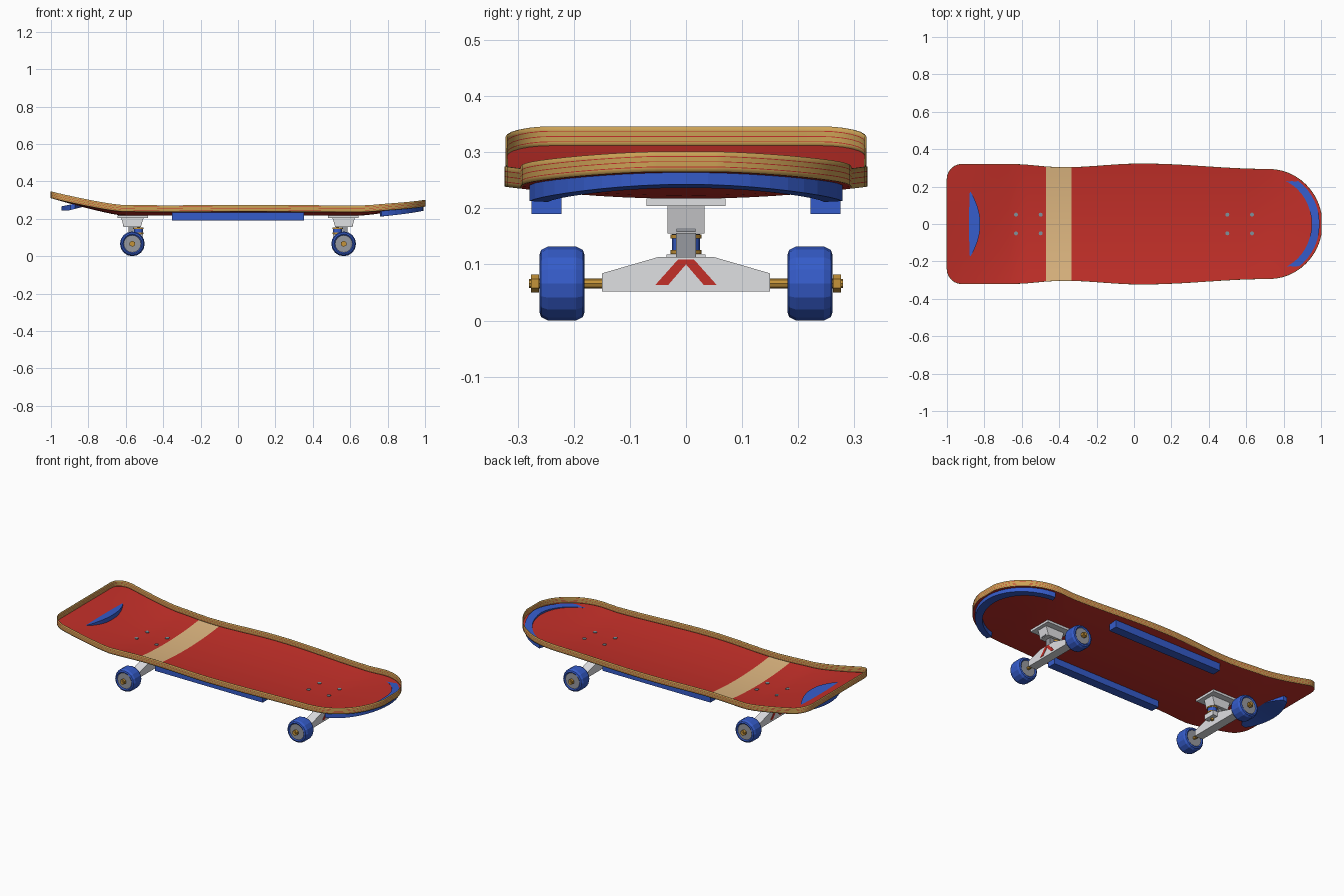
import bpy, bmesh
from math import sin, cos, pi, sqrt, radians
from mathutils import Matrix, Vector

cube = bpy.data.objects.get("Cube")
if cube:
    bpy.data.objects.remove(cube, do_unlink=True)


def material(name, r, g, b):
    rgba = tuple((c / 255) ** 2.2 for c in (r, g, b)) + (1,)
    m = bpy.data.materials.new(name)
    m.use_nodes = True
    m.diffuse_color = rgba
    m.node_tree.nodes["Principled BSDF"].inputs["Base Color"].default_value = rgba
    return m


RED = material("deck red", 194, 51, 45)
TAN = material("light wood", 222, 182, 128)
PLY = material("ply wood", 202, 160, 86)
BLUE = material("blue plastic", 56, 92, 200)
GREY = material("light metal", 222, 223, 226)
HUB = material("hub grey", 150, 152, 158)
GOLD = material("brass", 195, 146, 60)
STEEL = material("bolt steel", 125, 145, 155)


def finish(name, bm, *mats):
    bmesh.ops.recalc_face_normals(bm, faces=bm.faces)
    me = bpy.data.meshes.new(name)
    bm.to_mesh(me)
    bm.free()
    for m in mats:
        me.materials.append(m)
    ob = bpy.data.objects.new(name, me)
    bpy.context.scene.collection.objects.link(ob)
    return ob


def smooth(ob):
    bpy.ops.object.select_all(action="DESELECT")
    ob.select_set(True)
    bpy.context.view_layer.objects.active = ob
    bpy.ops.object.shade_smooth_by_angle(angle=radians(30))


def block(name, lo, hi, mat, taper=1.0):
    """Box between two corners, its bottom narrowed along x by taper."""
    bm = bmesh.new()
    bmesh.ops.create_cube(bm, size=1)
    lo, hi = Vector(lo), Vector(hi)
    for v in bm.verts:
        k = taper if v.co.z < 0 else 1
        v.co = (lo + hi) / 2 + Matrix.Diagonal(hi - lo) @ Vector((v.co.x * k, v.co.y, v.co.z))
    return finish(name, bm, mat)


def rod(name, centre, radius, length, mat, sides=12, axis="Z"):
    bm = bmesh.new()
    rot = Matrix.Rotation(pi / 2, 4, "X") if axis == "Y" else Matrix.Identity(4)
    bmesh.ops.create_cone(bm, cap_ends=True, segments=sides, radius1=radius, radius2=radius,
                          depth=length, matrix=Matrix.Translation(centre) @ rot)
    return finish(name, bm, mat)


def prism(name, pts, x0, x1, mat):
    """Polygon in the y-z plane pushed along x."""
    bm = bmesh.new()
    f = bm.faces.new([bm.verts.new((x0, y, z)) for y, z in pts])
    out = bmesh.ops.extrude_face_region(bm, geom=[f])["geom"]
    for v in out:
        if isinstance(v, bmesh.types.BMVert):
            v.co.x = x1
    return finish(name, bm, mat)


def bridge(bm, a, b, index=0):
    """Quads between two closed loops of vertices."""
    for i in range(len(a)):
        j = (i + 1) % len(a)
        bm.faces.new((a[i], a[j], b[j], b[i])).material_index = index


def strip(name, pairs, low, high, mat):
    """Solid band between two plan curves, with height functions below and above."""
    bm = bmesh.new()
    rings = [[bm.verts.new((*p, h(*p))) for p, h in ((a, low), (b, low), (b, high), (a, high))]
             for a, b in pairs]
    for r, s in zip(rings, rings[1:]):
        bridge(bm, r, s)
    bm.faces.new(rings[0])
    bm.faces.new(rings[-1])
    return finish(name, bm, mat)


# Deck shape: underside height with kicked ends and concave, and plan outline
SKIN, RIM = 0.002, 0.036


def under(x, y):
    tail = max(0, (-0.62 - x) / 0.38)
    nose = max(0, (x - 0.68) / 0.32)
    fade = max(0, 1 - max(tail, nose))
    return 0.217 + 0.093 * tail ** 1.2 + 0.048 * nose + 0.02 * fade * (y / 0.31) ** 2


def wave(x, x0, x1, w0, w1):
    return w0 + (w1 - w0) * (1 - cos(pi * (x - x0) / (x1 - x0))) / 2


def half_width(x):
    if x < -0.92:
        return 0.24 + 0.08 * sqrt(max(0, 1 - ((-0.92 - x) / 0.08) ** 2))
    for x0, x1, w0, w1 in ((-0.92, -0.65, 0.32, 0.319), (-0.65, -0.38, 0.319, 0.302),
                           (-0.38, 0.04, 0.302, 0.322), (0.04, 0.72, 0.322, 0.293)):
        if x <= x1:
            return wave(x, x0, x1, w0, w1)
    return 0.293 * sqrt(max(0, 1 - ((x - 0.72) / 0.286) ** 2))


def rim(g):
    return ([r[0] for r in g] + g[-1][1:] + [r[-1] for r in g[-2::-1]] + g[0][-2:0:-1])


# Deck floor: thin curved sheet with a light band on its top face
BAND = (-0.47, -0.335)
xs = [-0.92 - 0.08 * cos(i * pi / 12) for i in range(6)]
xs += [-0.92 + 0.05 * i for i in range(9)] + list(BAND) + [-0.4]
xs += [-0.28 + 0.0625 * i for i in range(16)]
xs += [0.72 + 0.28 * sin(i * pi / 24) for i in range(13)]
xs = sorted(xs)
N = 16
bm = bmesh.new()
grids = []
for k in (0, 1):
    grids.append([[bm.verts.new((x, y, under(x, y) + k * SKIN)) for y in
                   (half_width(x) * (2 * j / N - 1) for j in range(N + 1))] for x in xs])
for k, g in enumerate(grids):
    for i in range(len(xs) - 1):
        in_band = k == 1 and BAND[0] < (xs[i] + xs[i + 1]) / 2 < BAND[1]
        for j in range(N):
            f = bm.faces.new((g[i][j], g[i + 1][j], g[i + 1][j + 1], g[i][j + 1]))
            f.material_index = 1 if in_band else 0
outline = [v.co.copy() for v in rim(grids[0])]
bridge(bm, rim(grids[0]), rim(grids[1]))
smooth(finish("deck_floor", bm, RED, TAN))

# Raised plywood rim standing all round the floor
bm = bmesh.new()
layers = (0, 0.22, 0.26, 0.48, 0.52, 0.74, 0.78, 1)
rims = [[bm.verts.new(p + Vector((0, 0, RIM * t))) for p in outline] for t in layers]
for k, (a, b) in enumerate(zip(rims, rims[1:])):
    bridge(bm, a, b, k % 2)
edge = finish("deck_rim", bm, PLY, RED)
smooth(edge)
solid = edge.modifiers.new("thickness", "SOLIDIFY")
solid.thickness = 0.003
solid.offset = 0

# Nose guard under the deck, showing through the floor near the tip
arc = [radians(-80 + 8 * i) for i in range(21)]
strip("nose_guard", [((0.72 + 0.272 * cos(a), 0.283 * sin(a)), (0.72 + 0.23 * cos(a), 0.25 * sin(a)))
                     for a in arc],
      lambda x, y: under(x, y) - 0.021 - 0.008 * (y / 0.28) ** 2,
      lambda x, y: under(x, y) + SKIN + 0.05 * (0.228 - abs(y)), BLUE)

# Tail skid: lens-shaped slab crossing the floor
skid = []
for i in range(1, 20):
    u = sin(pi * (i / 20 - 0.5))
    skid.append(((-0.945 + 0.05 * u * u, 0.173 * u), (-0.822 - 0.052 * u * u, 0.173 * u)))
strip("tail_skid", skid, lambda x, y: 0.243 + 0.25 * max(0, x + 0.91),
      lambda x, y: 0.266 + 0.2 * (x + 0.945), BLUE)

# Side rails
for s, side in ((1, "left"), (-1, "right")):
    strip(side + "_rail", [((-0.353 + 0.0707 * i, s * 0.222), (-0.353 + 0.0707 * i, s * 0.275))
                           for i in range(11)],
          lambda x, y: 0.19, lambda x, y: under(x, y) + 0.001, BLUE)


def wheel(name, x, s):
    """Turned wheel around the y axis, with its hub face on both sides."""
    prof = [(0.046, 0.186), (0.052, 0.181), (0.06, 0.184), (0.066, 0.196),
            (0.066, 0.246), (0.06, 0.258), (0.052, 0.261), (0.046, 0.256)]
    bm = bmesh.new()
    rings = [[bm.verts.new((x + r * sin(a * pi / 8), s * y, 0.066 + r * cos(a * pi / 8)))
              for a in range(16)] for r, y in prof]
    for a, b in zip(rings, rings[1:]):
        bridge(bm, a, b)
    for r in (rings[0], rings[-1]):
        bm.faces.new(r).material_index = 1
    finish(name, bm, BLUE, HUB)


# Trucks, mirrored end to end
for d, end in ((1, "nose"), (-1, "tail")):
    X = 0.565 * d

    def part(label, x0, x1, y, z0, z1, mat, taper=1.0):
        a, b = sorted((X + d * x0, X + d * x1))
        block(end + "_" + label, (a, -y, z0), (b, y, z1), mat, taper)

    part("base_plate", -0.083, 0.08, 0.07, 0.204, 0.217, GREY)
    part("base_column", -0.06, 0.06, 0.033, 0.155, 0.205, GREY, 0.75)
    part("pivot_arm", -0.005, 0.02, 0.018, 0.112, 0.158, HUB)
    part("pivot_slot", 0.03, 0.05, 0.017, 0.158, 0.165, HUB)
    hanger = [(-0.15, 0.052), (0.15, 0.052), (0.15, 0.084), (0.05, 0.113), (-0.05, 0.113), (-0.15, 0.084)]
    prism(end + "_hanger", hanger, X - 0.026 * d, X + 0.026 * d, GREY)
    part("hanger_yoke", -0.056, -0.015, 0.035, 0.09, 0.118, GREY)
    # Kingpin, bushings and washers
    K = X - 0.033 * d
    rod(end + "_bushing", (K, 0, 0.137), 0.025, 0.034, BLUE)
    for i, z in enumerate((0.122, 0.15)):
        rod(f"{end}_washer_{i}", (K, 0, z), 0.028, 0.007, GOLD)
    rod(end + "_kingpin", (K, 0, 0.13), 0.009, 0.1, GOLD, 6)
    for s, side in ((1, "left"), (-1, "right")):
        tag = f"{end}_{side}"
        # Painted chevron arm on the outer face of the hanger
        prism(tag + "_chevron", [(s * y, z) for y, z in ((0, 0.109), (0.014, 0.109), (0.055, 0.063),
                                                         (0.032, 0.063), (0, 0.1))],
              X + 0.025 * d, X + 0.028 * d, RED)
        rod(tag + "_axle", (X, s * 0.205, 0.066), 0.009, 0.13, GOLD, 8, "Y")
        rod(tag + "_axle_nut", (X, s * 0.269, 0.066), 0.016, 0.014, GOLD, 6, "Y")
        rod(tag + "_axle_tip", (X, s * 0.276, 0.066), 0.008, 0.008, GOLD, 8, "Y")
        wheel(tag + "_wheel", X, s)
        # Mounting bolts on the deck floor
        for i, dx in enumerate((-0.066, 0.066)):
            bx, by = X + dx, s * 0.05
            rod(f"{tag}_bolt_{i}", (bx, by, under(bx, by) + SKIN), 0.011, 0.007, STEEL, 8)
